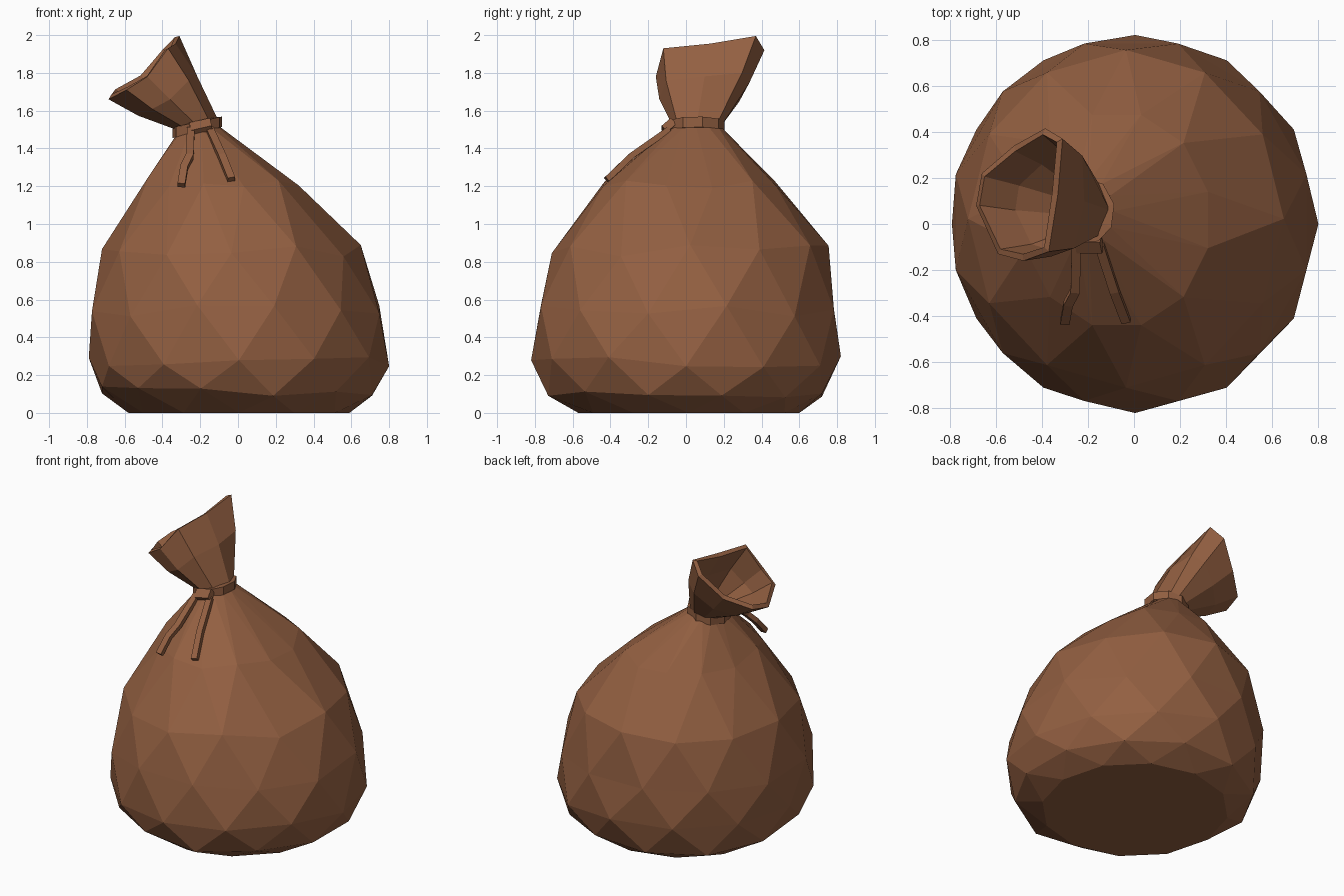
import bpy, math, random
from mathutils import Vector

if "Cube" in bpy.data.objects:
    bpy.data.objects.remove(bpy.data.objects["Cube"])

random.seed(4)
brown = bpy.data.materials.new("brown cloth")
brown.diffuse_color = (0.29, 0.115, 0.053, 1)
brown.use_nodes = True
brown.node_tree.nodes["Principled BSDF"].inputs["Base Color"].default_value = brown.diffuse_color


def make(name, verts, faces):
    me = bpy.data.meshes.new(name)
    me.from_pydata([tuple(v) for v in verts], [], faces)
    me.materials.append(brown)
    ob = bpy.data.objects.new(name, me)
    bpy.context.collection.objects.link(ob)
    return ob


def ring(cx, cy, rx, ry, z, n, off=0.0, tilt=0.0):
    pts = []
    for i in range(n):
        a = 2 * math.pi * (i + off) / n
        x = rx * math.cos(a)
        pts.append(Vector((cx + x, cy + ry * math.sin(a), z + tilt * x)))
    return pts


def band(a, b, n):
    """Quads joining ring number a to ring number b."""
    return [(a * n + i, a * n + (i + 1) % n, b * n + (i + 1) % n, b * n + i) for i in range(n)]


# Sack body: staggered rings joined by triangles (z, x min, x max, y min, y max)
N = 12
levels = [(0.005, -0.58, 0.59, -0.57, 0.60),
          (0.11, -0.745, 0.735, -0.755, 0.745),
          (0.27, -0.79, 0.80, -0.82, 0.82),
          (0.54, -0.80, 0.775, -0.795, 0.81),
          (0.86, -0.72, 0.65, -0.71, 0.755),
          (1.22, -0.485, 0.335, -0.455, 0.49),
          (1.51, -0.30, -0.09, -0.08, 0.19)]
verts, faces = [], []
for k, (z, x0, x1, y0, y1) in enumerate(levels):
    r = ring((x0 + x1) / 2, (y0 + y1) / 2, (x1 - x0) / 2, (y1 - y0) / 2, z, N, 0.5 * (k % 2))
    if 0 < k < 6:
        for p in r:
            p.z += random.uniform(-0.035, 0.035)
    verts += r
    if k:
        lo, hi = (k - 1) * N, k * N
        for i in range(N):
            j = (i + 1) % N
            if k % 2:   # upper ring is half a step ahead
                faces += [(lo + i, lo + j, hi + i), (lo + j, hi + j, hi + i)]
            else:       # lower ring is half a step ahead
                faces += [(lo + i, hi + j, hi + i), (lo + i, lo + j, hi + j)]
for p in verts[:N]:
    p.z = 0.0
faces.append(tuple(reversed(range(N))))
faces.append(tuple(range(6 * N, 7 * N)))
make("sack_body", verts, faces)

# Flared open mouth, tipped to the left: (rim x, y, z, angle at the neck)
rim = [(-0.31, 0.37, 1.995, 55), (-0.385, 0.415, 1.92, 85), (-0.52, 0.34, 1.77, 120),
       (-0.66, 0.22, 1.69, 155), (-0.685, 0.08, 1.66, 190), (-0.59, -0.13, 1.71, 230),
       (-0.48, -0.16, 1.78, 265), (-0.37, -0.12, 1.93, 305), (-0.33, 0.13, 1.955, 0)]
neck, top = [], []
for x, y, z, a in rim:
    c, s = math.cos(math.radians(a)), math.sin(math.radians(a))
    neck.append(Vector((-0.205 + 0.10 * c, 0.06 + 0.13 * s, 1.52 + 0.03 * c)))
    top.append(Vector((x, y, z)))
mid = [a.lerp(b, 0.55) for a, b in zip(neck, top)]
centre = sum(mid, Vector()) / 9
mid = [centre + (p - centre) * 1.1 for p in mid]
mouth = make("sack_mouth", neck + mid + top, band(0, 1, 9) + band(1, 2, 9))
sol = mouth.modifiers.new("cloth thickness", 'SOLIDIFY')
sol.thickness = 0.03
sol.offset = -1

# Tie band round the neck
M = 9
tie = []
for grow, z in ((0, 1.485), (0, 1.54), (-0.05, 1.545), (-0.05, 1.48)):
    tie += ring(-0.215, 0.055, 0.132 + grow, 0.15 + grow, z, M, 0.3, 0.22)
make("tie_band", tie, band(0, 1, M) + band(1, 2, M) + band(2, 3, M) + band(3, 0, M))


# Hanging cord ends and the knot: flat strips lying on the cloth
def strip(name, path, half, thick):
    v, f = [], []
    pts = [Vector(p) for p in path]
    for i, p in enumerate(pts):
        d = (pts[min(i + 1, len(pts) - 1)] - pts[max(i - 1, 0)]).normalized()
        side = d.cross(Vector((0, -0.65, 0.76))).normalized()
        up = side.cross(d).normalized()
        v += [p + side * half * sx + up * thick * sz
              for sx, sz in ((-1, -1), (1, -1), (1, 1), (-1, 1))]
        if i:
            f += band(i - 1, i, 4)
    e = 4 * (len(pts) - 1)
    f += [(3, 2, 1, 0), (e, e + 1, e + 2, e + 3)]
    return make(name, v, f)


strip("cord_end_left", [(-0.25, -0.09, 1.50), (-0.255, -0.29, 1.36),
                        (-0.285, -0.345, 1.30), (-0.30, -0.425, 1.205)], 0.02, 0.016)
strip("cord_end_right", [(-0.15, -0.09, 1.50), (-0.085, -0.29, 1.36),
                         (-0.035, -0.42, 1.235)], 0.02, 0.016)
strip("tie_knot", [(-0.25, -0.09, 1.50), (-0.14, -0.09, 1.525)], 0.032, 0.022)

# Consistent outward normals
import bmesh
for ob in bpy.data.objects:
    bm = bmesh.new()
    bm.from_mesh(ob.data)
    bmesh.ops.recalc_face_normals(bm, faces=bm.faces)
    if ob.name == "sack_mouth":
        bm.faces.ensure_lookup_table()
        f = bm.faces[0]
        if f.normal.dot(f.calc_center_median() - Vector((-0.3, 0.08, 1.62))) < 0:
            bmesh.ops.reverse_faces(bm, faces=bm.faces)
    bm.to_mesh(ob.data)
    bm.free()
